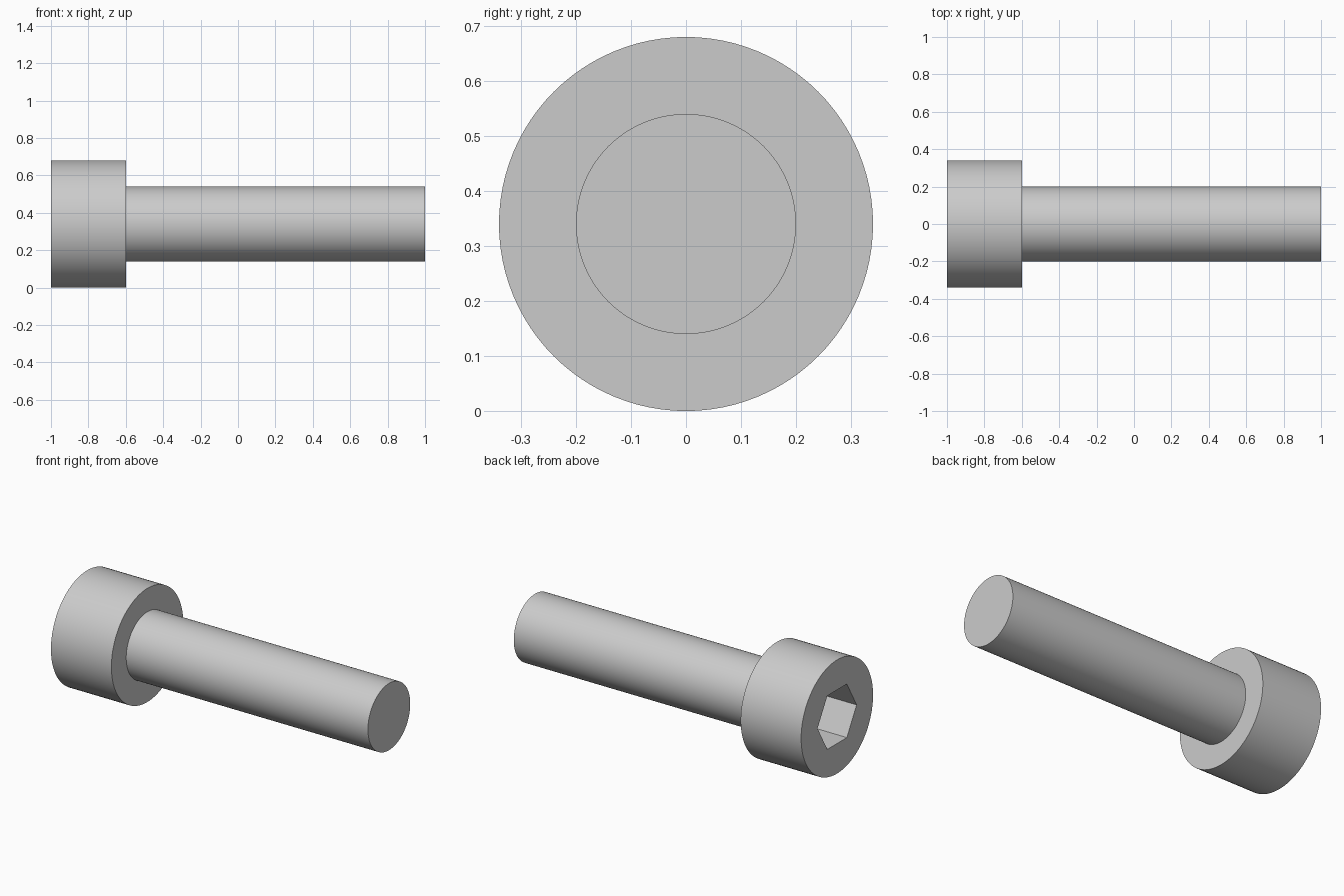
import bpy
import bmesh
from math import pi, radians
from mathutils import Matrix

if "Cube" in bpy.data.objects:
    bpy.data.objects.remove(bpy.data.objects["Cube"], do_unlink=True)

HEAD_R, SHAFT_R, SOCKET_R = 0.34, 0.20, 0.185
HEAD_X, SHOULDER_X, TIP_X = -1.0, -0.6, 1.0
SOCKET_DEPTH = 0.2
SIDES = 96

steel = bpy.data.materials.new("grey steel")
steel.use_nodes = True
grey = (0.6, 0.6, 0.6, 1)
steel.diffuse_color = grey
steel.node_tree.nodes["Principled BSDF"].inputs["Base Color"].default_value = grey


def ring(bm, x, radius, sides):
    """Ring of vertices around the screw axis, first corner on +y."""
    spin = Matrix.Rotation(2 * pi / sides, 3, "X")
    start = Matrix.Identity(3)
    verts = []
    for _ in range(sides):
        verts.append(bm.verts.new((x, *(start.col[1] * radius)[1:])))
        start = spin @ start
    return verts


def edges_of(bm, verts):
    return [bm.edges.new((a, b)) for a, b in zip(verts, verts[1:] + verts[:1])]


def bridge(bm, a, b):
    n = len(a)
    for i in range(n):
        j = (i + 1) % n
        bm.faces.new((a[i], a[j], b[j], b[i]))


bm = bmesh.new()
# Head, shoulder and plain shaft as one turned surface
outer = ring(bm, HEAD_X, HEAD_R, SIDES)
shoulder = ring(bm, SHOULDER_X, HEAD_R, SIDES)
neck = ring(bm, SHOULDER_X, SHAFT_R, SIDES)
tip = ring(bm, TIP_X, SHAFT_R, SIDES)
for a, b in ((outer, shoulder), (shoulder, neck), (neck, tip)):
    bridge(bm, a, b)
bm.faces.new(tip)

# Hexagonal socket sunk into the head
mouth = ring(bm, HEAD_X, SOCKET_R, 6)
floor = ring(bm, HEAD_X + SOCKET_DEPTH, SOCKET_R, 6)
bridge(bm, mouth, floor)
bm.faces.new(floor)

# Flat head face: each hexagon side fans out to its sixth of the rim
step = SIDES // 6
for k in range(6):
    arc = [outer[(k * step + i) % SIDES] for i in range(step + 1)]
    bm.faces.new(arc + [mouth[(k + 1) % 6], mouth[k]])

bmesh.ops.recalc_face_normals(bm, faces=bm.faces)
mesh = bpy.data.meshes.new("socket_head_screw")
bm.to_mesh(mesh)
bm.free()
mesh.materials.append(steel)

screw = bpy.data.objects.new("socket_head_screw", mesh)
screw.location.z = HEAD_R
bpy.context.collection.objects.link(screw)

for o in bpy.context.selected_objects:
    o.select_set(False)
screw.select_set(True)
bpy.context.view_layer.objects.active = screw
bpy.ops.object.shade_smooth_by_angle(angle=radians(30))
